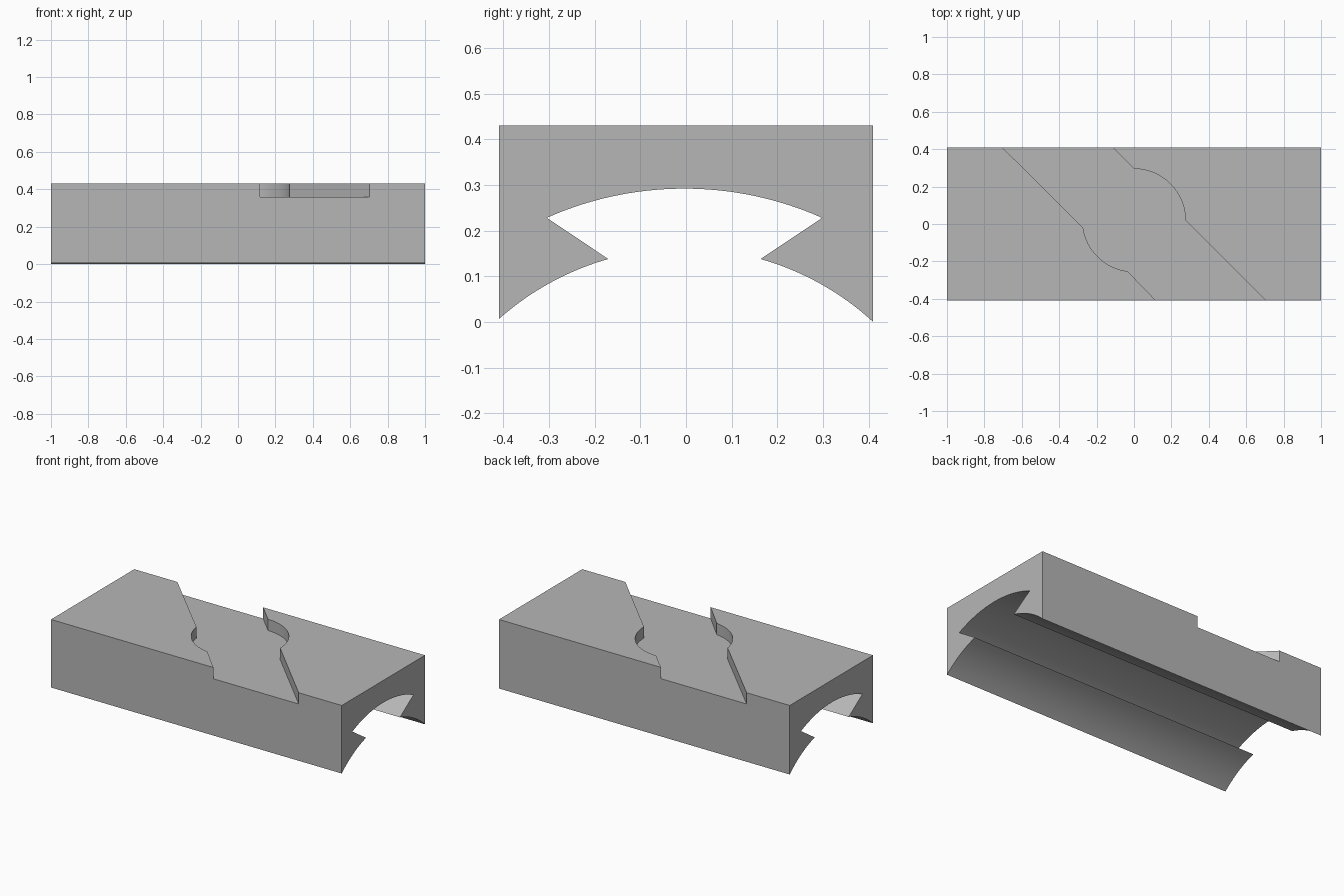
import bpy
import bmesh
from math import sin, cos, asin, radians
from mathutils import Vector

cube = bpy.data.objects.get("Cube")
if cube:
    bpy.data.objects.remove(cube, do_unlink=True)

HALF_LENGTH, HALF_WIDTH, TOP, FLOOR = 1.0, 0.409, 0.43, 0.36

grey = bpy.data.materials.new("plain grey")
grey.use_nodes = True
grey.diffuse_color = (0.47, 0.47, 0.47, 1)
grey.node_tree.nodes["Principled BSDF"].inputs["Base Color"].default_value = grey.diffuse_color


def arc(centre, radius, start, end, steps=24):
    """Points on a circle between two angles in radians."""
    angles = [start + (end - start) * i / steps for i in range(steps + 1)]
    return [(centre[0] + radius * cos(a), centre[1] + radius * sin(a)) for a in angles]


def prism(name, outline, offset):
    """Solid made by sweeping a closed 3D outline along a vector."""
    bm = bmesh.new()
    face = bm.faces.new([bm.verts.new(p) for p in outline])
    swept = bmesh.ops.extrude_face_region(bm, geom=[face])["geom"]
    bmesh.ops.translate(bm, vec=Vector(offset),
                        verts=[v for v in swept if isinstance(v, bmesh.types.BMVert)])
    bmesh.ops.recalc_face_normals(bm, faces=bm.faces)
    mesh = bpy.data.meshes.new(name)
    bm.to_mesh(mesh)
    bm.free()
    mesh.materials.append(grey)
    obj = bpy.data.objects.new(name, mesh)
    bpy.context.collection.objects.link(obj)
    return obj


# Block with a stepped dovetail groove: concentric arcs under a flat top
centre = (-0.0035, -0.45)
inner, outer = 0.611, 0.742


def groove_arc(radius, y_from, y_to):
    angle = [radians(90) - asin((y - centre[0]) / radius) for y in (y_from, y_to)]
    return arc(centre, radius, *angle)


profile = [(-HALF_WIDTH, TOP)]
profile += groove_arc(inner, -HALF_WIDTH, -0.17)
profile += groove_arc(outer, -0.305, 0.298)
profile += groove_arc(inner, 0.163, HALF_WIDTH)
profile += [(HALF_WIDTH, TOP)]
block = prism("grooved_block", [(-HALF_LENGTH, y, z) for y, z in profile],
              (2 * HALF_LENGTH, 0, 0))

# Diagonal channel with a round widening, cut into the top
edge, reach, hub, radius = 0.295, 0.5, (0, 0.02), 0.275
outline = [(-edge - reach, reach)]
outline += arc(hub, radius, radians(188.3), radians(262.8))
outline += [(-edge + reach, -reach), (edge + reach, -reach)]
outline += arc(hub, radius, 0, radians(90))
outline += [(edge - reach, reach)]
cutter = prism("channel_cutter", [(x, y, FLOOR) for x, y in outline], (0, 0, 0.2))
cutter.hide_render = True

cut = block.modifiers.new("channel", "BOOLEAN")
cut.operation = "DIFFERENCE"
cut.solver = "EXACT"
cut.object = cutter
bpy.ops.object.select_all(action="DESELECT")
block.select_set(True)
bpy.context.view_layer.objects.active = block
bpy.ops.object.modifier_apply(modifier=cut.name)
bpy.data.objects.remove(cutter, do_unlink=True)

# Smooth arcs, crisp corners
bpy.ops.object.shade_smooth_by_angle(angle=radians(20))
